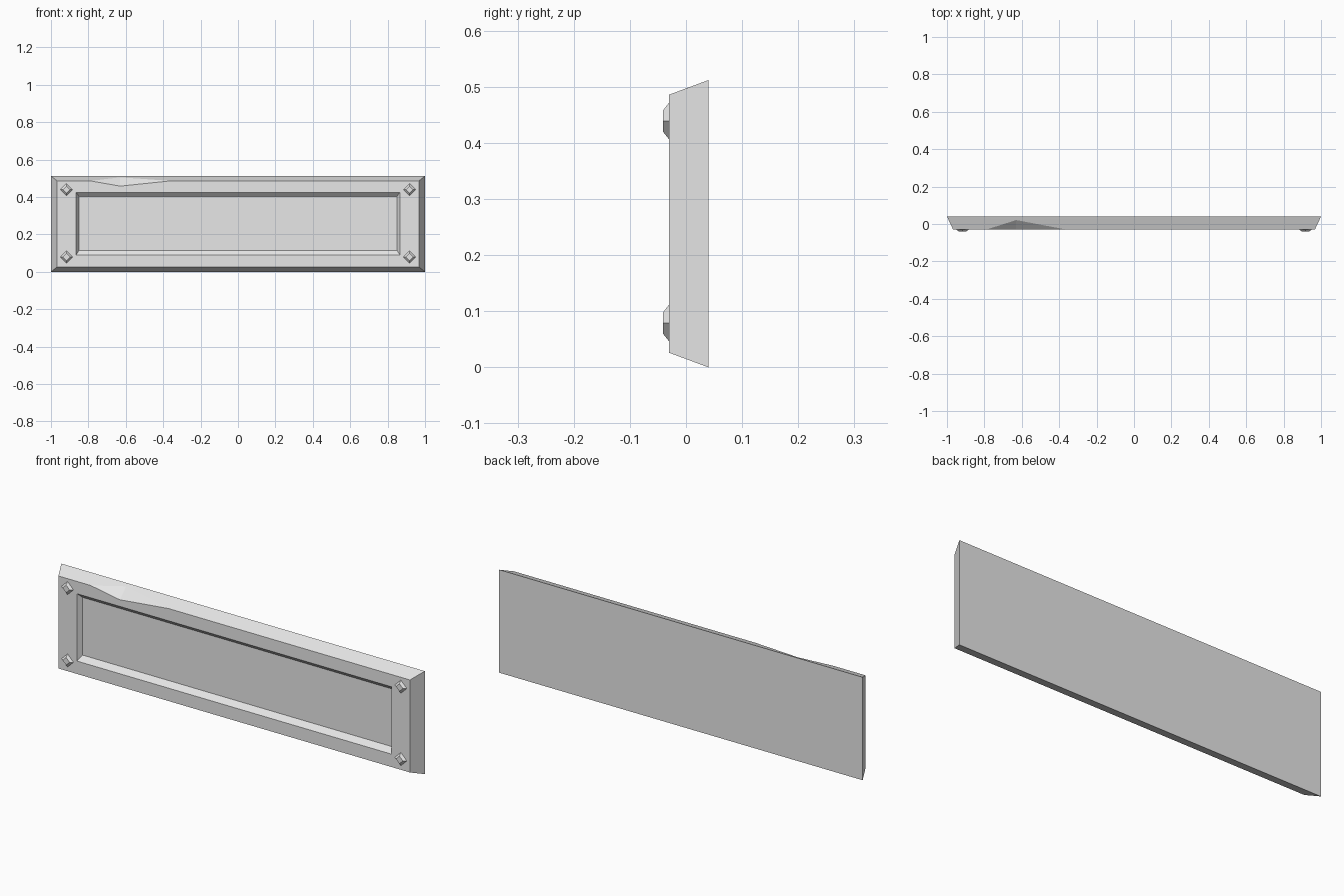
import bpy, bmesh

cube = bpy.data.objects.get("Cube")
if cube:
    bpy.data.objects.remove(cube, do_unlink=True)

grey = bpy.data.materials.new("light_grey")
grey.use_nodes = True
grey.diffuse_color = (0.8, 0.8, 0.8, 1)
grey.node_tree.nodes["Principled BSDF"].inputs["Base Color"].default_value = (0.8, 0.8, 0.8, 1)

BACK, FRONT, STUD_TOP, RECESS = 0.04, -0.03, -0.041, -0.007


def rect(bm, half_x, z0, z1, y):
    """Rectangle corners, counter-clockwise seen from the front."""
    return [bm.verts.new(p) for p in
            ((-half_x, y, z0), (half_x, y, z0), (half_x, y, z1), (-half_x, y, z1))]


def bridge(bm, outer, inner):
    for i in range(4):
        j = (i + 1) % 4
        bm.faces.new((outer[i], outer[j], inner[j], inner[i]))


def finish(bm, name):
    bmesh.ops.recalc_face_normals(bm, faces=bm.faces)
    mesh = bpy.data.meshes.new(name)
    bm.to_mesh(mesh)
    bm.free()
    mesh.materials.append(grey)
    obj = bpy.data.objects.new(name, mesh)
    bpy.context.collection.objects.link(obj)
    return obj


# Tapered plate with a sloped-wall recess and a chipped top edge
bm = bmesh.new()
back = rect(bm, 1.0, 0.0, 0.512, BACK)
front = rect(bm, 0.967, 0.026, 0.486, FRONT)
rim = rect(bm, 0.865, 0.09, 0.425, FRONT)
floor = rect(bm, 0.85, 0.115, 0.402, RECESS)
bm.faces.new(back)
bm.faces.new(floor)
bridge(bm, rim, floor)
for i in (0, 1, 3):
    j = (i + 1) % 4
    bm.faces.new((back[i], back[j], front[j], front[i]))
    bm.faces.new((front[i], front[j], rim[j], rim[i]))

# Chip: two facets between the front edge and a point on the top slope
chip_right = bm.verts.new((-0.79, FRONT, 0.486))
chip_left = bm.verts.new((-0.36, FRONT, 0.486))
chip_low = bm.verts.new((-0.63, FRONT, 0.458))
chip_high = bm.verts.new((-0.63, 0.021, 0.505))
bm.faces.new((chip_right, chip_low, chip_high))
bm.faces.new((chip_low, chip_left, chip_high))
for loop in ((front[3], chip_right, chip_high, back[3]),
             (chip_high, chip_left, front[2], back[2]),
             (back[3], chip_high, back[2]),
             (front[3], rim[3], chip_low, chip_right),
             (rim[3], rim[2], chip_low),
             (chip_low, rim[2], front[2], chip_left)):
    bm.faces.new(loop)
finish(bm, "plate")


# Diamond studs with flat tops, one in each corner
def stud(name, x, z):
    bm = bmesh.new()
    rings = []
    for r, y in ((0.033, FRONT), (0.019, STUD_TOP)):
        rings.append([bm.verts.new((x + r * a, y, z + r * b))
                      for a, b in ((0, -1), (1, 0), (0, 1), (-1, 0))])
    bridge(bm, *rings)
    for ring in rings:
        bm.faces.new(ring)
    finish(bm, name)


for side, x in (("left", 0.917), ("right", -0.917)):
    for level, z in (("upper", 0.439), ("lower", 0.079)):
        stud(f"{level}_{side}_stud", x, z)
